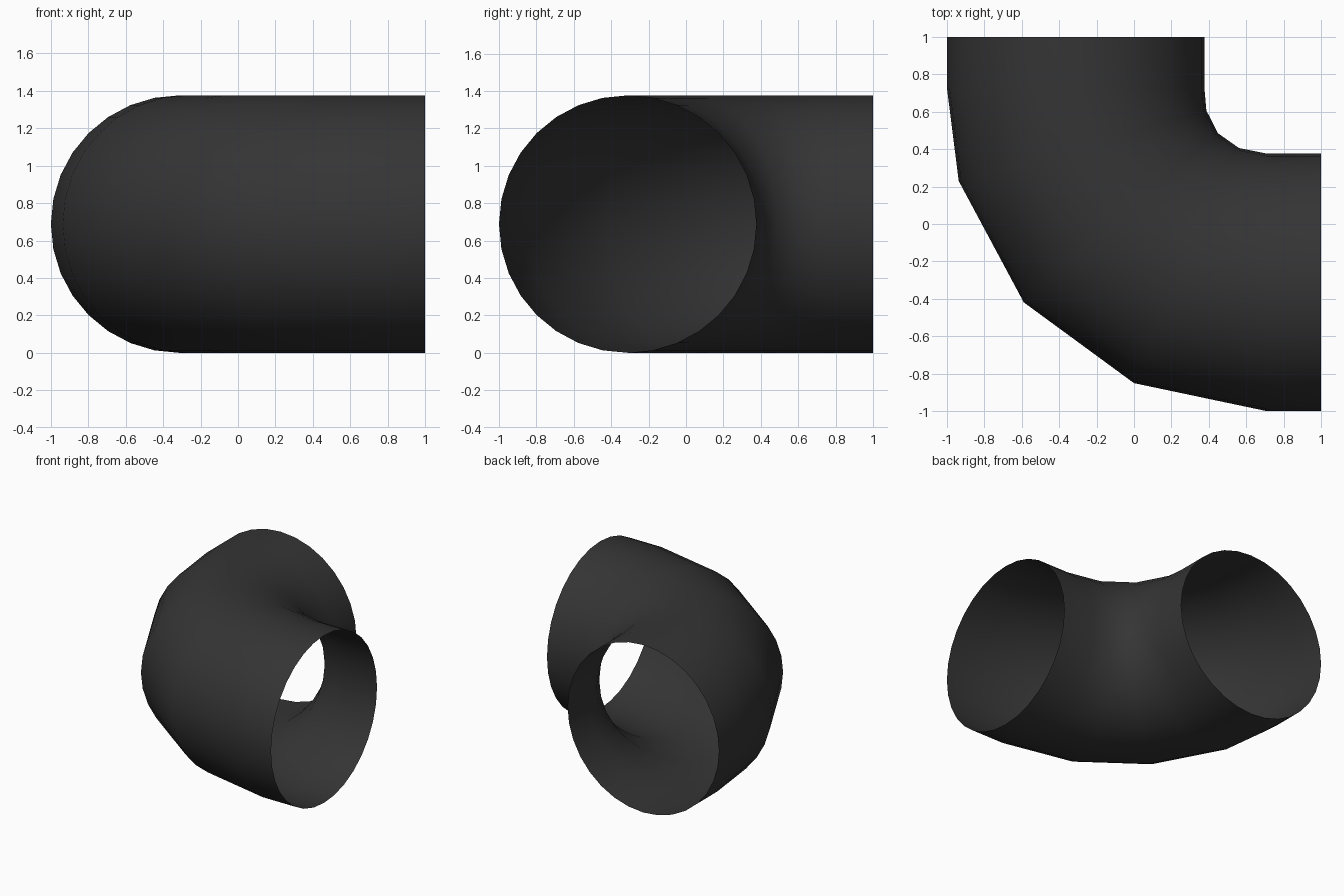
import bpy, bmesh, math
from mathutils import Vector

if "Cube" in bpy.data.objects:
    bpy.data.objects.remove(bpy.data.objects["Cube"])

R, SIDES = 0.688, 32
C = R - 1  # offset of the pipe axis at both mouths

# Stations along the bend: axis point (x, y) and direction from outer to inner side
stations = [
    ((1.0, C), (0, 1)),
    ((0.71, C), (0, 1)),
    ((0.28, -0.222), (0.56, 1.255)),
    ((-0.07, 0.033), (1.04, 0.905)),
    ((-0.275, 0.418), (1.32, 0.375)),
    ((C, 0.73), (1, 0)),
    ((C, 1.0), (1, 0)),
]

# Open single-walled pipe elbow
bm = bmesh.new()
rings = []
for (x, y), d in stations:
    side = Vector((d[0], d[1], 0)).normalized()
    ring = []
    for i in range(SIDES):
        a = 2 * math.pi * i / SIDES
        ring.append(bm.verts.new(Vector((x, y, R)) + side * (R * math.cos(a))
                                 + Vector((0, 0, R * math.sin(a)))))
    rings.append(ring)
for a, b in zip(rings, rings[1:]):
    for i in range(SIDES):
        j = (i + 1) % SIDES
        f = bm.faces.new((a[i], a[j], b[j], b[i]))
        f.smooth = True
# Make the normals point away from the axis
bm.normal_update()
bm.faces.ensure_lookup_table()
f = bm.faces[0]
centre = f.calc_center_median()
if f.normal.dot(centre - Vector((centre.x, C, R))) < 0:
    bmesh.ops.reverse_faces(bm, faces=bm.faces[:])

mesh = bpy.data.meshes.new("pipe_elbow")
bm.to_mesh(mesh)
bm.free()
mat = bpy.data.materials.new("dark grey")
mat.diffuse_color = (0.035, 0.035, 0.035, 1)
mat.use_nodes = True
mat.node_tree.nodes["Principled BSDF"].inputs["Base Color"].default_value = mat.diffuse_color
mesh.materials.append(mat)
obj = bpy.data.objects.new("pipe_elbow", mesh)
bpy.context.collection.objects.link(obj)
